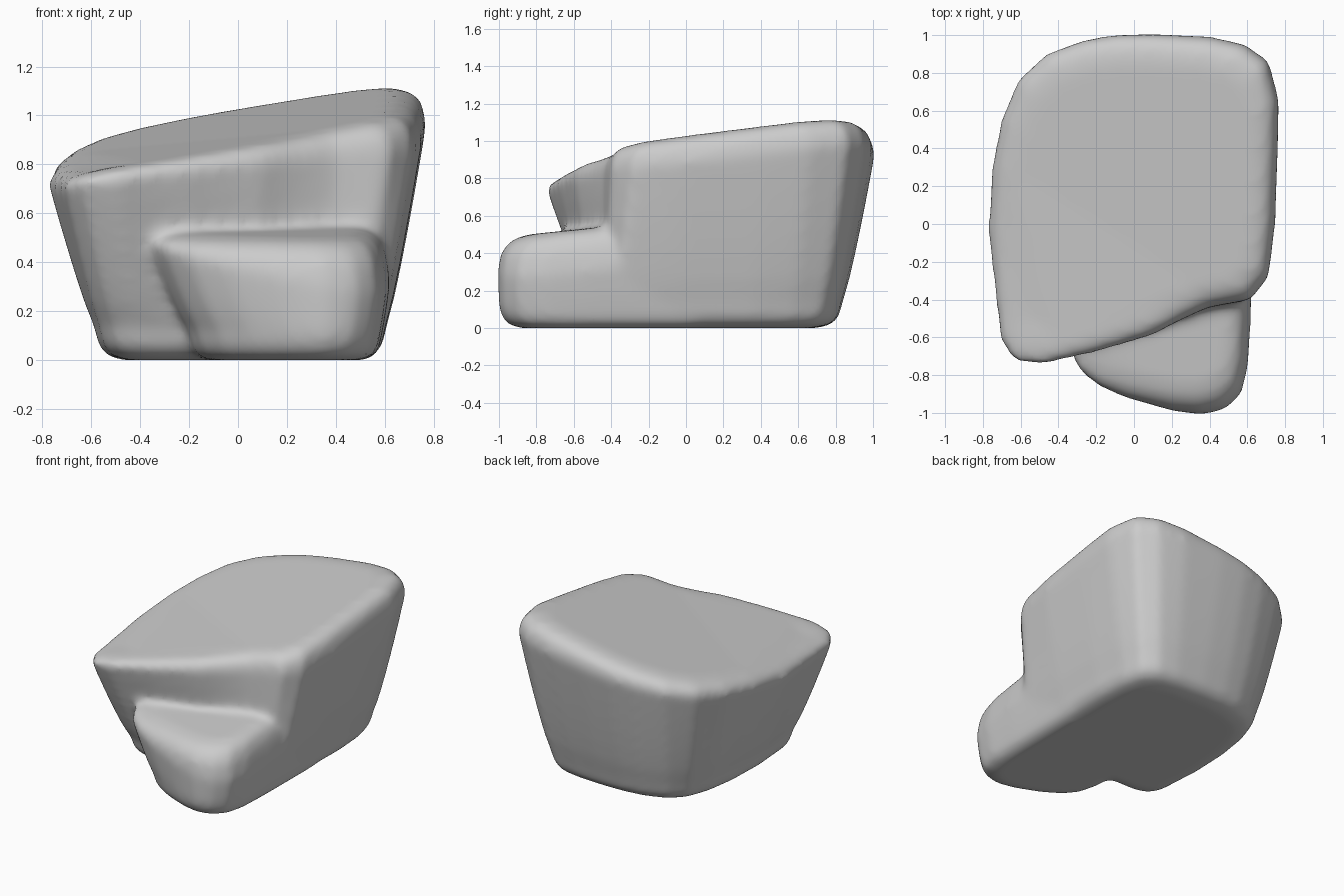
import bpy, bmesh
from mathutils import Vector

if "Cube" in bpy.data.objects:
    bpy.data.objects.remove(bpy.data.objects["Cube"])


def loft(name, low, high, centre, top, drop, rise, spread=1.0):
    """Rounded solid between a lower and an upper outline with matching points."""
    bm = bmesh.new()
    c = Vector(centre)
    low = [Vector(p) for p in low]
    high = [Vector(p) for p in high]

    def ring(scale, blend, height):
        verts = []
        for a, b in zip(low, high):
            p = c + (a.lerp(b, blend) - c) * scale
            verts.append(bm.verts.new((p.x, p.y, height(p.x, p.y))))
        return verts

    rings = []
    # rounded bottom edge
    for scale, h in ((0.80, 0.0), (0.88, 0.01), (0.94, 0.03), (0.98, 0.07)):
        rings.append(ring(scale, 0, lambda x, y, h=h: h))
    # side wall, slightly bulging
    for i in range(7):
        f = i / 6
        rings.append(ring(1, f ** 0.85, lambda x, y, f=f:
                          rise + f * (top(x, y) - drop(x, y) - rise)))
    # rounded top edge
    for inset, k in ((0.02, 0.5), (0.055, 0.24), (0.10, 0.09), (0.18, 0.0)):
        rings.append(ring(1 - inset * spread, 1,
                          lambda x, y, k=k: top(x, y) - k * drop(x, y)))

    n = len(low)
    for a, b in zip(rings, rings[1:]):
        for i in range(n):
            j = (i + 1) % n
            bm.faces.new((a[i], a[j], b[j], b[i]))
    bm.faces.new(rings[0][::-1])
    bm.faces.new(rings[-1])
    bmesh.ops.recalc_face_normals(bm, faces=bm.faces)
    mesh = bpy.data.meshes.new(name)
    bm.to_mesh(mesh)
    bm.free()
    obj = bpy.data.objects.new(name, mesh)
    bpy.context.collection.objects.link(obj)
    return obj


# main boulder, outline points start at the front left corner
body_high = [(-.71, -.62), (-.64, -.725), (-.50, -.75), (-.20, -.68), (.10, -.59),
             (.25, -.51), (.40, -.44), (.62, -.40), (.715, -.28), (.75, 0),
             (.765, .40), (.77, .66), (.715, .865), (.585, .955), (.40, .995),
             (.10, 1.01), (-.10, 1.005), (-.27, .975), (-.46, .905), (-.615, .765),
             (-.705, .55), (-.755, .30), (-.775, -.05)]
body_low = [(-.56, -.39), (-.51, -.47), (-.42, -.50), (-.20, -.50), (.05, -.48),
            (.20, -.46), (.35, -.45), (.50, -.44), (.58, -.38), (.60, 0),
            (.605, .35), (.59, .58), (.55, .73), (.46, .80), (.32, .825),
            (.10, .835), (-.08, .83), (-.22, .81), (-.38, .75), (-.48, .65),
            (-.54, .48), (-.575, .25), (-.585, -.05)]
rock = loft("boulder", body_low, body_high, (0, .12),
            lambda x, y: .925 + .17 * x + .12 * y + .12 * max(0, -y - .4),
            lambda x, y: .12 + .06 * x + .06 * min(y, 0), .13)

# low ledge at the front right, its back end buried in the boulder
ledge_high = [(.63, .10), (.62, -.50), (.605, -.75), (.57, -.90), (.485, -.98),
              (.36, -1.01), (.20, -.99), (-.05, -.92), (-.20, -.855),
              (-.30, -.77), (-.355, -.65), (-.30, .10)][::-1]
ledge_low = [(.595, .10), (.59, -.50), (.58, -.75), (.545, -.895), (.465, -.975),
             (.36, -1.005), (.22, -.975), (.05, -.905), (-.08, -.825),
             (-.16, -.73), (-.20, -.58), (-.20, .10)][::-1]
ledge = loft("ledge", ledge_low, ledge_high, (.2, -.40),
             lambda x, y: .54 + .1 * (y + .45),
             lambda x, y: .11 + .19 * x, .12, 1.5)

# merge, then blend the joint softly
bpy.context.view_layer.objects.active = rock
rock.select_set(True)
union = rock.modifiers.new("union", "BOOLEAN")
union.operation = "UNION"
union.object = ledge
union.solver = "EXACT"
bpy.ops.object.modifier_apply(modifier="union")
bpy.data.objects.remove(ledge)

remesh = rock.modifiers.new("remesh", "REMESH")
remesh.mode = "VOXEL"
remesh.voxel_size = 0.022
bpy.ops.object.modifier_apply(modifier="remesh")
soft = rock.modifiers.new("soften", "SMOOTH")
soft.factor = 0.5
soft.iterations = 16
bpy.ops.object.modifier_apply(modifier="soften")

# settle on the ground
floor = min(v.co.z for v in rock.data.vertices)
for v in rock.data.vertices:
    v.co.z -= floor
bpy.ops.object.shade_smooth()
